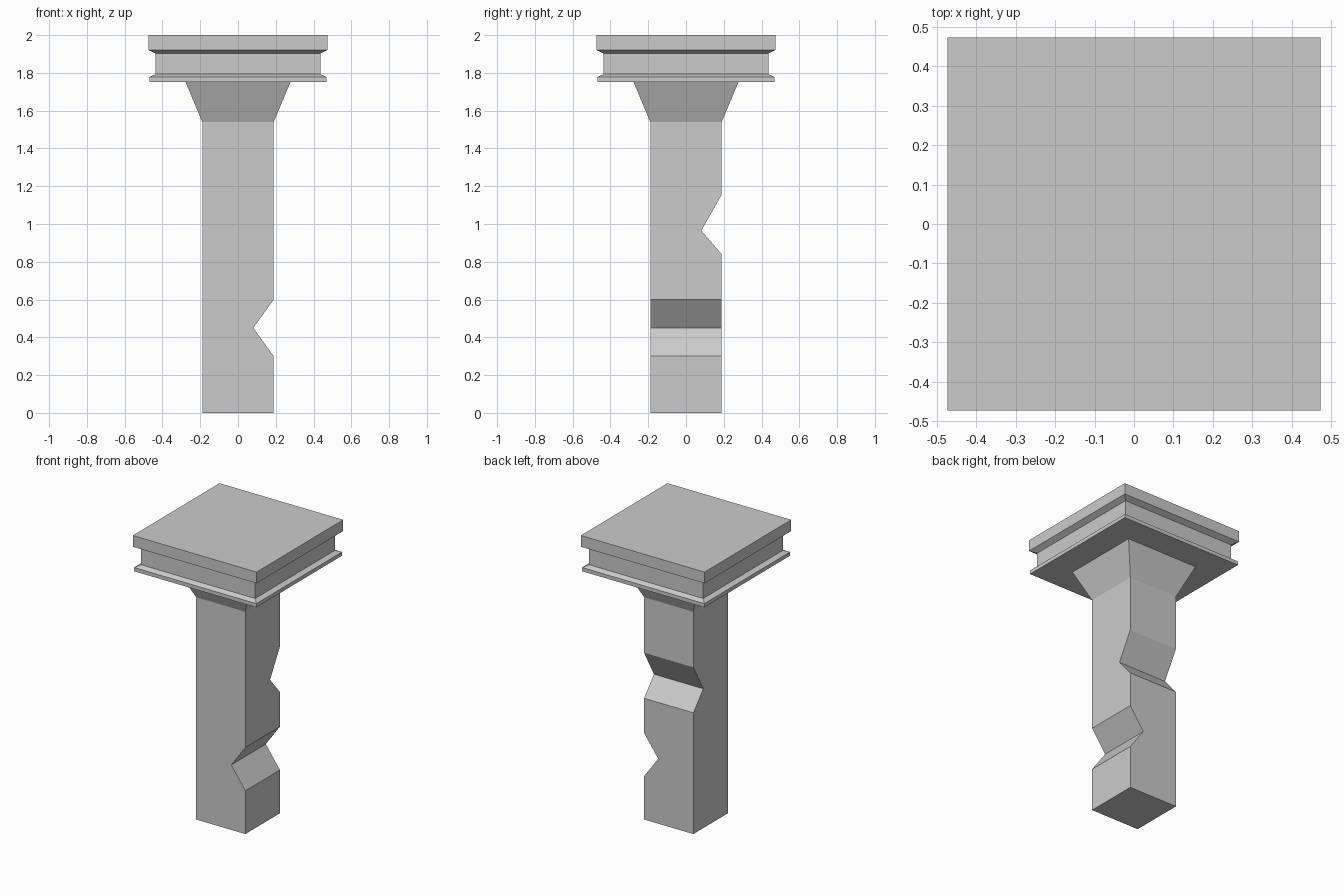
import bpy, bmesh, math

if "Cube" in bpy.data.objects:
    bpy.data.objects.remove(bpy.data.objects["Cube"])


def loft(name, sections):
    """Stack rectangular sections (z, x0, x1, y0, y1) into a closed solid."""
    bm = bmesh.new()
    rings = [[bm.verts.new((x, y, z)) for x, y in ((x0, y0), (x1, y0), (x1, y1), (x0, y1))]
             for z, x0, x1, y0, y1 in sections]
    for low, high in zip(rings, rings[1:]):
        for i in range(4):
            j = (i + 1) % 4
            bm.faces.new((low[i], low[j], high[j], high[i]))
    bm.faces.new(rings[0][::-1])
    bm.faces.new(rings[-1])
    # Merge coplanar strips into clean flat faces
    bmesh.ops.dissolve_limit(bm, angle_limit=math.radians(1),
                             verts=bm.verts[:], edges=bm.edges[:])
    bmesh.ops.recalc_face_normals(bm, faces=bm.faces[:])
    mesh = bpy.data.meshes.new(name)
    bm.to_mesh(mesh)
    bm.free()
    obj = bpy.data.objects.new(name, mesh)
    bpy.context.collection.objects.link(obj)
    return obj


def square(z, h):
    return (z, -h, h, -h, h)


# Square post with a V notch on the right, a V notch on the back, and a flared head
W, NOTCH = 0.189, 0.081
right_notch = [(0.30, W), (0.45, NOTCH), (0.60, W)]
back_notch = [(0.84, W), (0.965, NOTCH), (1.155, W)]
post = [square(0, W)]
post += [(z, -W, x, -W, W) for z, x in right_notch]
post += [(z, -W, W, -W, y) for z, y in back_notch]
post += [square(1.54, W), square(1.752, 0.278)]
loft("post", post)

# Moulded square cap: bottom lip, recessed band, top slab
cap_profile = [(1.752, 0.469), (1.778, 0.469), (1.793, 0.437),
               (1.902, 0.437), (1.922, 0.474), (2.0, 0.474)]
loft("cap", [square(z, h) for z, h in cap_profile])
